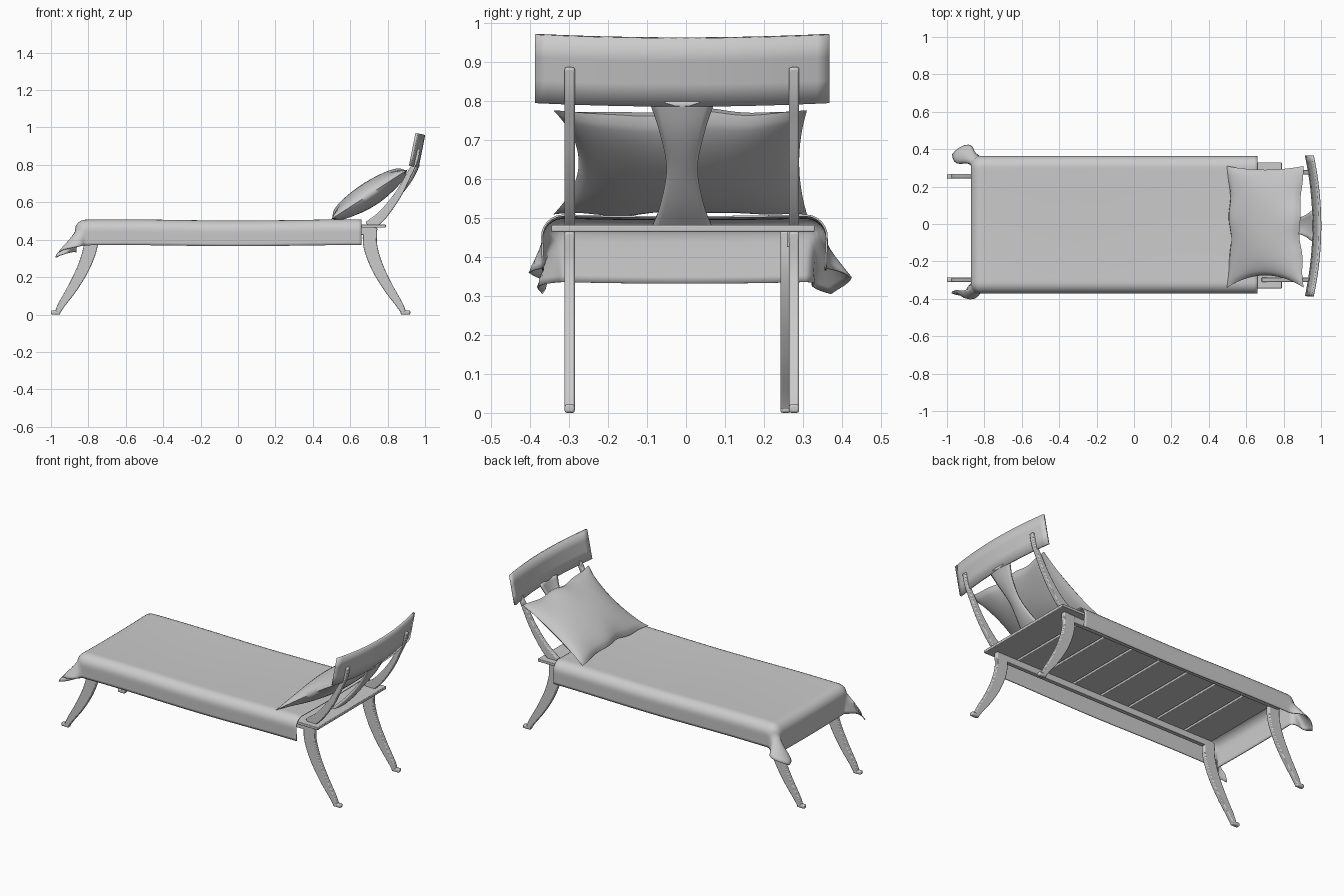
import bpy, bmesh, math
from mathutils import Vector

if "Cube" in bpy.data.objects:
    bpy.data.objects.remove(bpy.data.objects["Cube"])

YC = -0.01  # width centre line of the frame


def finish(name, bm, bevel=0.0, solid=0.0, angle=40):
    bmesh.ops.remove_doubles(bm, verts=bm.verts, dist=1e-5)
    bmesh.ops.recalc_face_normals(bm, faces=bm.faces)
    me = bpy.data.meshes.new(name)
    bm.to_mesh(me)
    bm.free()
    ob = bpy.data.objects.new(name, me)
    bpy.context.collection.objects.link(ob)
    bpy.ops.object.select_all(action='DESELECT')
    ob.select_set(True)
    bpy.context.view_layer.objects.active = ob
    bpy.ops.object.shade_smooth_by_angle(angle=math.radians(angle))
    if solid:
        m = ob.modifiers.new("thickness", 'SOLIDIFY')
        m.thickness, m.offset = solid, 0
    if bevel:
        m = ob.modifiers.new("bevel", 'BEVEL')
        m.width, m.segments, m.limit_method = bevel, 2, 'ANGLE'
    return ob


def add_grid(bm, f, nu, nv):
    """Sheet of quads from f(u, v), u and v in 0..1."""
    g = [[bm.verts.new(f(i / nu, j / nv)) for j in range(nv + 1)] for i in range(nu + 1)]
    for i in range(nu):
        for j in range(nv):
            bm.faces.new((g[i][j], g[i + 1][j], g[i + 1][j + 1], g[i][j + 1]))


def smooth_path(pts, n=5):
    """Catmull-Rom through points of any dimension."""
    p = [Vector(q) for q in pts]
    p = [2 * p[0] - p[1]] + p + [2 * p[-1] - p[-2]]
    out = []
    for a, b, c, d in zip(p, p[1:], p[2:], p[3:]):
        for k in range(n):
            t = k / n
            out.append(0.5 * (2 * b + (c - a) * t + (2 * a - 5 * b + 4 * c - d) * t * t
                              + (3 * b - a - 3 * c + d) * t ** 3))
    return out + [p[-2]]


def box(name, x0, x1, y0, y1, z0, z1, bevel=0.003):
    bm = bmesh.new()
    bmesh.ops.create_cube(bm, size=1)
    for v in bm.verts:
        v.co = ((x0 + x1) / 2 + v.co.x * (x1 - x0), (y0 + y1) / 2 + v.co.y * (y1 - y0),
                (z0 + z1) / 2 + v.co.z * (z1 - z0))
    return finish(name, bm, bevel)


def bar(name, pts, y, w):
    """Curved tapering bar: pts are (x, z, half depth), w is the y width."""
    path = smooth_path(pts)
    bm = bmesh.new()
    rings = []
    for i, p in enumerate(path):
        a, b = path[max(i - 1, 0)], path[min(i + 1, len(path) - 1)]
        n = Vector((-(b.y - a.y), b.x - a.x)).normalized() * p.z
        rings.append([bm.verts.new((p.x + s * n.x, y + t * w / 2, p.y + s * n.y))
                      for s, t in ((1, 1), (1, -1), (-1, -1), (-1, 1))])
    for r, q in zip(rings, rings[1:]):
        for k in range(4):
            bm.faces.new((r[k], r[(k + 1) % 4], q[(k + 1) % 4], q[k]))
    bm.faces.new(rings[0])
    bm.faces.new(rings[-1])
    return finish(name, bm, 0.005)


# Sabre legs with small toes
LEG = [(0.707, 0.465, .038), (0.707, 0.37, .037), (0.742, 0.26, .033),
       (0.80, 0.15, .027), (0.862, 0.055, .019), (0.885, 0.012, .014)]
for side, y in (("right", -0.298), ("left", 0.277)):
    bar("head_leg_" + side, LEG, y, 0.026)
    box("head_toe_" + side, 0.87, 0.921, y - .013, y + .013, 0, 0.022, 0.006)
for side, y in (("right", -0.298), ("left", 0.255)):
    bar("foot_leg_" + side, [(-x - .08, z, h) for x, z, h in LEG], y, 0.026)
    box("foot_toe_" + side, -1.0, -0.95, y - .013, y + .013, 0, 0.022, 0.006)

# Side rails and cross slats
for side, y in (("right", -0.298), ("left", 0.272)):
    box("side_rail_" + side, -0.81, 0.74, y - .013, y + .013, 0.425, 0.466)
for i in range(8):
    x = -0.81 + i * 0.2
    box(f"slat_{i + 1}", x + 0.012, x + 0.2, -0.345, 0.33, 0.464, 0.481)

# Back posts
POST = [(0.70, 0.47, .03), (0.775, 0.535, .025), (0.855, 0.64, .019),
        (0.915, 0.75, .014), (0.95, 0.82, .011), (0.966, 0.885, .009)]
for side, y in (("right", -0.298), ("left", 0.277)):
    bar("back_post_" + side, POST, y, 0.026)

# Waisted centre splat
splat_path = smooth_path([(0.72, 0.475, .078), (0.785, 0.54, .053), (0.858, 0.63, .037),
                          (0.925, 0.72, .055), (0.966, 0.80, .082)])
bm = bmesh.new()
N = len(splat_path) - 1


def splat(u, v):
    p = splat_path[round(u * N)]
    return (p.x - 0.012 * (2 * v - 1) ** 2, YC + p.z * (2 * v - 1), p.y)


add_grid(bm, splat, N, 8)
finish("back_splat", bm, solid=0.014)


# Curved, tilted top board
def board(u, v):
    s = 2 * u - 1
    bow = 1 - s * s
    return (0.92 + 0.035 * v + 0.04 * bow, YC + 0.376 * s, 0.795 + 0.175 * v - 0.009 * bow)


bm = bmesh.new()
add_grid(bm, board, 24, 3)
finish("back_board", bm, solid=0.013)


# Cover draped over the long sides and the foot end, with flared corner folds
R, EX, EY = 0.055, -0.815, 0.31


def drape(u, v):
    s = 0.66 - u * (0.66 - EX + 0.201)
    t = (2 * v - 1) * (EY + 0.166)
    a, b = max(EX - s, 0), max(abs(t) - EY, 0)
    d = math.hypot(a, b)
    x, y = max(s, EX), max(-EY, min(EY, t))
    sg = 1 if t > 0 else -1
    z = 0.499 + 0.004 * (y / EY) ** 2 - 0.003 * math.cos(5 * x)
    if d:
        phi = math.atan2(b, a)
        q = min(d / R, math.pi / 2)
        out, drop = R * math.sin(q), R * (1 - math.cos(q))
        rest = d - R * q
        corner = math.sin(2 * phi) ** 2 if rest > 0 else 0
        out += rest * (0.72 * corner - 0.04)
        drop += max(rest, 0) * (1 - 0.18 * corner)
        ang = phi - 0.15 * corner + 0.35 * corner * math.sin(7 * phi + sg) * min(rest * 8, 1)
        x -= out * math.cos(ang)
        y += sg * out * math.sin(ang)
        z -= drop
    return (x, y - 0.004, z)


bm = bmesh.new()
add_grid(bm, drape, 96, 64)
finish("bed_cover", bm, solid=0.005, angle=60)

# Leaning pillow with pinched seams and pointed corners
TILT = math.radians(33)


def pillow(sign):
    def f(u, v):
        p, q = 2 * u - 1, 2 * v - 1
        puff = ((1 - p ** 2) * (1 - q ** 2)) ** 0.55
        pinch = 0.065 if q < 0 else 0.02
        along = p * (0.245 - 0.022 * (1 - q ** 2) + 0.006 * math.sin(9 * q) * (1 - q ** 2))
        y = -0.015 + q * (0.325 - pinch * (1 - p ** 2) * abs(q))
        h = sign * 0.066 * puff + 0.008 * math.sin(5 * q + 1) * p * p * (1 - q * q)
        return (0.702 + along * math.cos(TILT) - h * math.sin(TILT), y,
                0.642 + along * math.sin(TILT) + h * math.cos(TILT))
    return f


bm = bmesh.new()
add_grid(bm, pillow(1), 28, 36)
add_grid(bm, pillow(-1), 28, 36)
finish("pillow", bm, angle=60)
